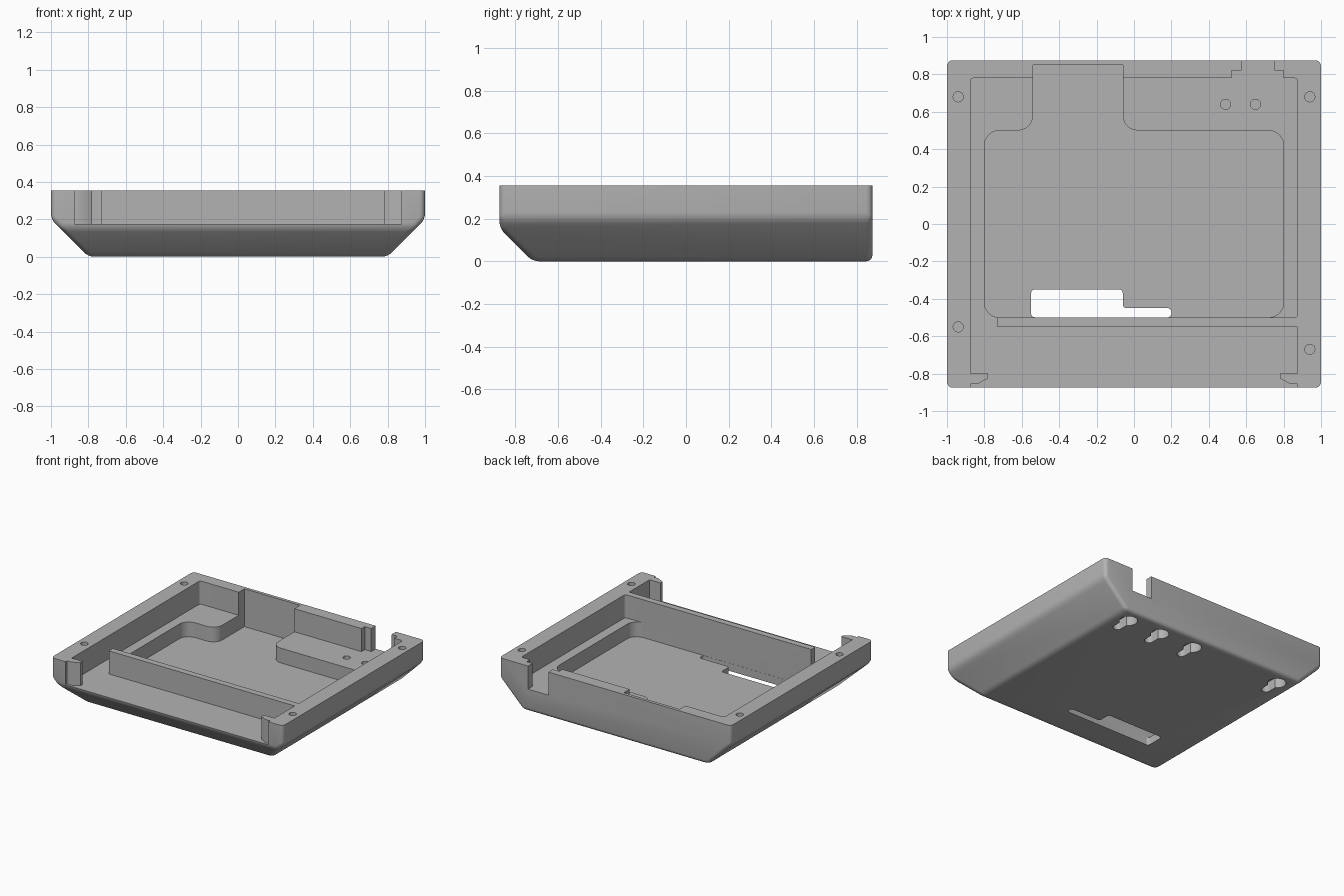
import bpy, bmesh

cube = bpy.data.objects.get("Cube")
if cube:
    bpy.data.objects.remove(cube, do_unlink=True)

TOP, LEDGE, FLOOR, ABOVE = 0.355, 0.175, 0.06, 0.5

grey = bpy.data.materials.new("light_grey")
grey.use_nodes = True
colour = (0.45, 0.45, 0.45, 1)
grey.diffuse_color = colour
grey.node_tree.nodes["Principled BSDF"].inputs["Base Color"].default_value = colour


def make_object(name, bm):
    bmesh.ops.recalc_face_normals(bm, faces=bm.faces)
    mesh = bpy.data.meshes.new(name)
    bm.to_mesh(mesh)
    bm.free()
    mesh.materials.append(grey)
    obj = bpy.data.objects.new(name, mesh)
    bpy.context.collection.objects.link(obj)
    return obj


def prism(name, outline, z0, z1, radius=0, rounded=lambda x, y: True):
    """Extrude an outline upwards and round the chosen upright edges."""
    bm = bmesh.new()
    face = bm.faces.new([bm.verts.new((x, y, z0)) for x, y in outline])
    new = bmesh.ops.extrude_face_region(bm, geom=[face])["geom"]
    bmesh.ops.translate(bm, vec=(0, 0, z1 - z0),
                        verts=[v for v in new if isinstance(v, bmesh.types.BMVert)])
    if radius:
        edges = [e for e in bm.edges if abs(e.verts[0].co.z - e.verts[1].co.z) > 0.01
                 and rounded(e.verts[0].co.x, e.verts[0].co.y)]
        bmesh.ops.bevel(bm, geom=edges, offset=radius, segments=6, profile=0.5, affect='EDGES')
    return make_object(name, bm)


def box(name, x0, x1, y0, y1, z0, z1, radius=0):
    return prism(name, [(x0, y0), (x1, y0), (x1, y1), (x0, y1)], z0, z1, radius)


def cylinder(name, x, y, r, z0, z1):
    bm = bmesh.new()
    bmesh.ops.create_cone(bm, cap_ends=True, segments=24, radius1=r, radius2=r, depth=z1 - z0)
    bmesh.ops.translate(bm, verts=bm.verts, vec=(x, y, (z0 + z1) / 2))
    return make_object(name, bm)


# Outer shell: sloped underside on the sides and front, upright back
bm = bmesh.new()
for s in (-1, 1):
    for p in [(0.8, -0.72, 0), (0.8, 0.875, 0), (1, 0.875, 0.2), (0.955, -0.875, 0.155),
              (1, -0.875, 0.2), (1, -0.875, TOP), (1, 0.875, TOP)]:
        bm.verts.new((s * p[0], p[1], p[2]))
bmesh.ops.convex_hull(bm, input=bm.verts)
bmesh.ops.dissolve_limit(bm, angle_limit=0.01, verts=bm.verts, edges=bm.edges)
soft = [e for e in bm.edges if min(v.co.z for v in e.verts) < TOP - 0.01]
bmesh.ops.bevel(bm, geom=soft, offset=0.03, segments=4, profile=0.5, affect='EDGES',
                clamp_overlap=True)
case = make_object("case_body", bm)

# Upper tray opening, leaving the cross wall and the two front hooks
hook = [(0.875, -0.855), (0.835, -0.855), (0.78, -0.825), (0.78, -0.8), (0.875, -0.8)]
tray = [(-0.875, -1)] + [(-x, y) for x, y in hook]
tray += [(-0.875, 0.78), (0.875, 0.78), (0.875, -0.5), (-0.73, -0.5), (-0.73, -0.55), (0.875, -0.55)]
tray += hook[::-1] + [(0.875, -1)]
cutters = [prism("tray_cutter", tray, LEDGE, ABOVE, 0.018, lambda x, y: abs(x) > 0.87 and y > -0.52)]

# Deep pocket with a channel to the back
pocket = [(-0.8, -0.5), (0.8, -0.5), (0.8, 0.5), (-0.06, 0.5), (-0.06, 0.85),
          (-0.54, 0.85), (-0.54, 0.5), (-0.8, 0.5)]
cutters.append(prism("pocket_cutter", pocket, FLOOR, ABOVE, 0.08, lambda x, y: y < 0.8))

# Stepped window through the floor
window = [(-0.55, -0.499), (0.2, -0.499), (0.2, -0.45), (-0.06, -0.45), (-0.06, -0.35), (-0.55, -0.35)]
cutters.append(prism("window_cutter", window, -0.1, 0.12, 0.02))

# Connector notch in the back wall
cutters.append(box("notch_recess_cutter", 0.52, 0.8, 0.7, 0.82, LEDGE, ABOVE))
cutters.append(box("notch_cutter", 0.575, 0.75, 0.75, 1, LEDGE, ABOVE))

# Screw holes in the rim and small holes in the ledge
for x, y in [(-0.94, 0.68), (0.94, 0.68), (-0.94, -0.55), (0.94, -0.67)]:
    cutters.append(cylinder("screw_hole_cutter", x, y, 0.027, 0.23, ABOVE))
for x in (0.49, 0.65):
    cutters.append(cylinder("ledge_hole_cutter", x, 0.64, 0.027, 0.13, 0.3))

# Keyhole hanging slots underneath
for x in (0.69, 0.4, 0.1, -0.68):
    cutters.append(cylinder("keyhole_round_cutter", x, 0.76, 0.065, -0.1, 0.08))
    cutters.append(box("keyhole_slot_cutter", x - 0.032, x + 0.032, 0.61, 0.76, -0.1, 0.08, 0.03))

for cutter in cutters:
    cutter.hide_render = True
    mod = case.modifiers.new(cutter.name, 'BOOLEAN')
    mod.operation = 'DIFFERENCE'
    mod.solver = 'EXACT'
    mod.object = cutter

# Bake the cuts and drop the cutters
baked = bpy.data.meshes.new_from_object(case.evaluated_get(bpy.context.evaluated_depsgraph_get()))
case.modifiers.clear()
case.data = baked
for cutter in cutters:
    bpy.data.objects.remove(cutter, do_unlink=True)

bpy.ops.object.select_all(action='DESELECT')
case.select_set(True)
bpy.context.view_layer.objects.active = case
bpy.ops.object.shade_smooth_by_angle(angle=0.5)
